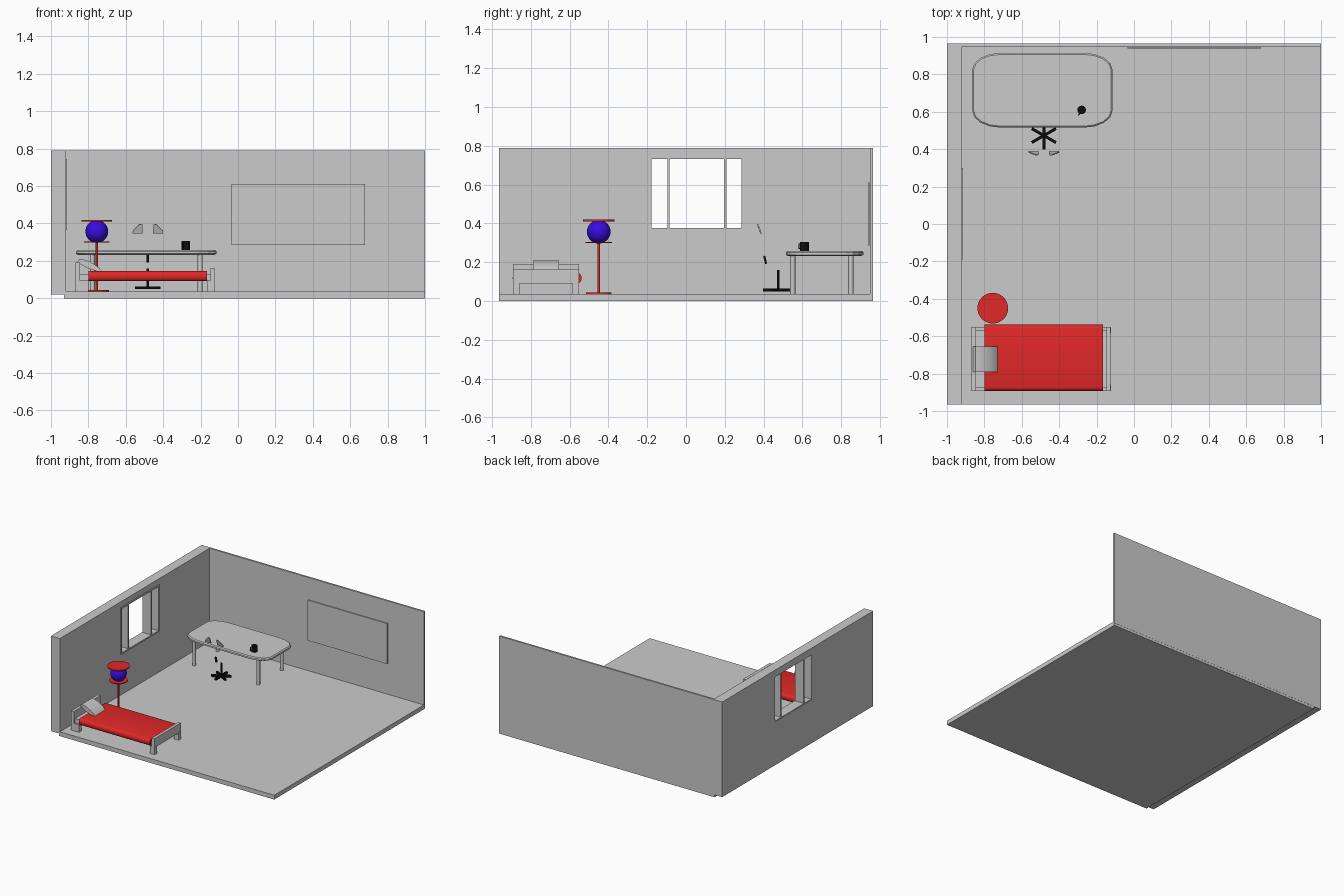
import bpy, bmesh, math
from mathutils import Matrix, Vector

if "Cube" in bpy.data.objects:
    bpy.data.objects.remove(bpy.data.objects["Cube"])


def material(name, rgb):
    m = bpy.data.materials.new(name)
    m.diffuse_color = (*rgb, 1)
    m.use_nodes = True
    m.node_tree.nodes["Principled BSDF"].inputs["Base Color"].default_value = m.diffuse_color
    return m


GREY = material("light grey", (0.60, 0.60, 0.60))
RED = material("red", (0.76, 0.021, 0.021))
BLUE = material("blue", (0.035, 0.004, 0.72))
BLACK = material("black", (0.004, 0.004, 0.004))


def finish(name, bm, mat, smooth=False):
    bmesh.ops.recalc_face_normals(bm, faces=bm.faces)
    me = bpy.data.meshes.new(name)
    bm.to_mesh(me)
    bm.free()
    me.materials.append(mat)
    ob = bpy.data.objects.new(name, me)
    bpy.context.collection.objects.link(ob)
    if smooth:
        bpy.ops.object.select_all(action='DESELECT')
        ob.select_set(True)
        bpy.context.view_layer.objects.active = ob
        bpy.ops.object.shade_smooth_by_angle(angle=math.radians(40))
    return ob


def add_box(bm, x0, x1, y0, y1, z0, z1):
    m = Matrix.Translation(((x0 + x1) / 2, (y0 + y1) / 2, (z0 + z1) / 2)) @ \
        Matrix.Diagonal((x1 - x0, y1 - y0, z1 - z0, 1))
    return bmesh.ops.create_cube(bm, size=1, matrix=m)


def boxes(name, mat, *dims):
    bm = bmesh.new()
    for d in dims:
        add_box(bm, *d)
    return finish(name, bm, mat)


def cylinder(name, mat, x, y, z0, z1, r, seg=16):
    bm = bmesh.new()
    bmesh.ops.create_cone(bm, cap_ends=True, segments=seg, radius1=r, radius2=r,
                          depth=z1 - z0, matrix=Matrix.Translation((x, y, (z0 + z1) / 2)))
    return finish(name, bm, mat, True)


def prism(name, mat, pts, move, smooth=False):
    """Extrude a closed outline of 3D points along a vector."""
    bm = bmesh.new()
    f = bm.faces.new([bm.verts.new(p) for p in pts])
    g = bmesh.ops.extrude_face_region(bm, geom=[f])
    bmesh.ops.translate(bm, vec=move, verts=[v for v in g["geom"] if isinstance(v, bmesh.types.BMVert)])
    return finish(name, bm, mat, smooth)


def ring(name, mat, x0, x1, outer, inner):
    """Rectangular plate in the yz plane with a rectangular hole."""
    bm = bmesh.new()
    loops = []
    for x in (x0, x1):
        for (a, b, c, d) in (outer, inner):
            loops.append([bm.verts.new((x, y, z)) for y, z in ((a, c), (b, c), (b, d), (a, d))])
    o0, i0, o1, i1 = loops
    for p, q in ((o0, i0), (i0, i1), (i1, o1), (o1, o0)):
        for k in range(4):
            n = (k + 1) % 4
            bm.faces.new((p[k], p[n], q[n], q[k]))
    return finish(name, bm, mat)


# Room shell
boxes("floor", GREY, (-0.93, 1, -0.964, 0.964, 0, 0.035))
boxes("back_wall", GREY, (-0.92, 1, 0.95, 0.965, 0.02, 0.79))
ring("left_wall", GREY, -1, -0.92, (-0.965, 0.965, 0.02, 0.79), (-0.185, 0.295, 0.37, 0.74))
ring("window_frame", GREY, -0.998, -0.914, (-0.19, 0.30, 0.365, 0.745), (-0.177, 0.287, 0.377, 0.733))
boxes("window_mullions", GREY, *[(-0.995, -0.916, y - 0.006, y + 0.006, 0.37, 0.74) for y in (-0.09, 0.203)])
boxes("wall_board", GREY, (-0.035, 0.68, 0.938, 0.946, 0.285, 0.612))

# Table: elliptical-cornered top on round legs
cx, cy, hx, hy, rx, ry = -0.49, 0.715, 0.375, 0.20, 0.155, 0.09


def top_outline(inset, z):
    pts = []
    for q, (sx, sy) in enumerate(((1, 1), (-1, 1), (-1, -1), (1, -1))):
        for k in range(5):
            a = math.pi / 2 * (q + k / 4)
            pts.append((cx + sx * (hx - rx) + (rx - inset) * math.cos(a),
                        cy + sy * (hy - ry) + (ry - inset) * math.sin(a), z))
    return pts


bm = bmesh.new()
layers = [[bm.verts.new(p) for p in top_outline(i, z)]
          for i, z in ((0.012, 0.232), (0, 0.238), (0, 0.251), (0.008, 0.258))]
for a, b in zip(layers, layers[1:]):
    for k in range(20):
        n = (k + 1) % 20
        bm.faces.new((a[k], a[n], b[n], b[k]))
bm.faces.new(layers[0])
bm.faces.new(layers[-1])
finish("table_top", bm, GREY)
for x in (-0.778, -0.202):
    for y in (0.55, 0.85):
        cylinder("table_leg", GREY, x, y, 0.035, 0.235, 0.0135, 12)

# Mug with a handle
cylinder("mug", BLACK, -0.28, 0.61, 0.257, 0.305, 0.023, 16)
bm = bmesh.new()
d = Vector((-0.5, -0.86, 0))
for z0, z1, a, b in ((0.268, 0.273, 0.02, 0.034), (0.292, 0.297, 0.02, 0.034), (0.268, 0.297, 0.029, 0.034)):
    g = add_box(bm, a, b, -0.003, 0.003, z0, z1)
    bmesh.ops.transform(bm, verts=g["verts"],
                        matrix=Matrix.Translation((-0.28, 0.61, 0)) @ Matrix.Rotation(math.atan2(d.y, d.x), 4, 'Z'))
finish("mug_handle", bm, BLACK)

# Chair remnants: star base, post, back support, back plates
bm = bmesh.new()
for k in range(6):
    g = add_box(bm, 0, 0.075, -0.008, 0.008, 0.05, 0.064)
    bmesh.ops.transform(bm, verts=g["verts"], matrix=Matrix.Translation((-0.482, 0.473, 0)) @
                        Matrix.Rotation(math.radians(30 + 60 * k), 4, 'Z'))
finish("chair_star_base", bm, BLACK)
cylinder("chair_post", BLACK, -0.482, 0.475, 0.055, 0.16, 0.007, 12)
prism("chair_back_support", BLACK,
      [(-0.489, y, z) for y, z in ((0.408, 0.19), (0.418, 0.193), (0.408, 0.235), (0.398, 0.23))], (0.014, 0, 0))
for s in (-1, 1):
    pts = [(-0.482 + s * x, y, z) for x, y, z in
           ((0.028, 0.384, 0.345), (0.082, 0.384, 0.345), (0.08, 0.38, 0.36), (0.045, 0.367, 0.395), (0.03, 0.367, 0.393))]
    prism("chair_back_plate", GREY, pts, (0, 0.006, 0.002))

# Floor lamp
lx, ly = -0.755, -0.45
cylinder("lamp_base", RED, lx, ly, 0.035, 0.043, 0.065, 32)
cylinder("lamp_pole", RED, lx, ly, 0.04, 0.30, 0.006, 12)
cylinder("lamp_lower_disc", RED, lx, ly, 0.298, 0.304, 0.068, 32)
cylinder("lamp_upper_disc", RED, lx, ly, 0.411, 0.419, 0.082, 32)
bm = bmesh.new()
bmesh.ops.create_uvsphere(bm, u_segments=32, v_segments=16, radius=0.061,
                          matrix=Matrix.Translation((lx, ly, 0.357)))
finish("lamp_globe", bm, BLUE, True)

# Bed: boards on block legs, red blanket, curved pillow
Y0, Y1 = -0.892, -0.552
boxes("bed_headboard", GREY, (-0.87, -0.845, Y0, Y1, 0.095, 0.192))
boxes("bed_footboard", GREY, (-0.148, -0.125, Y0, Y1, 0.09, 0.163))
for y in (Y0, Y1 - 0.033):
    boxes("bed_head_leg", GREY, (-0.87, -0.8, y, y + 0.033, 0.035, 0.095))
    boxes("bed_foot_leg", GREY, (-0.165, -0.122, y, y + 0.033, 0.035, 0.095))
boxes("bed_frame", GREY, (-0.85, -0.14, Y0 + 0.015, Y1 - 0.015, 0.093, 0.13))
ym, hw = -0.716, 0.178
side = [(hw - 0.02 + 0.02 * math.sin(t), 0.118 - 0.027 * math.cos(t))
        for t in [math.pi * k / 8 for k in range(9)]]
outline = [(-0.8, ym + a, z) for a, z in side] + [(-0.8, ym - a, z) for a, z in reversed(side)]
prism("bed_blanket", RED, outline, (0.635, 0, 0), True)
pillow = ((-0.86, 0.193), (-0.848, 0.21), (-0.825, 0.207), (-0.795, 0.197), (-0.765, 0.18),
          (-0.743, 0.162), (-0.73, 0.146), (-0.76, 0.147), (-0.80, 0.158))
prism("pillow", GREY, [(x, -0.79, z) for x, z in pillow], (0, 0.135, 0), True)
